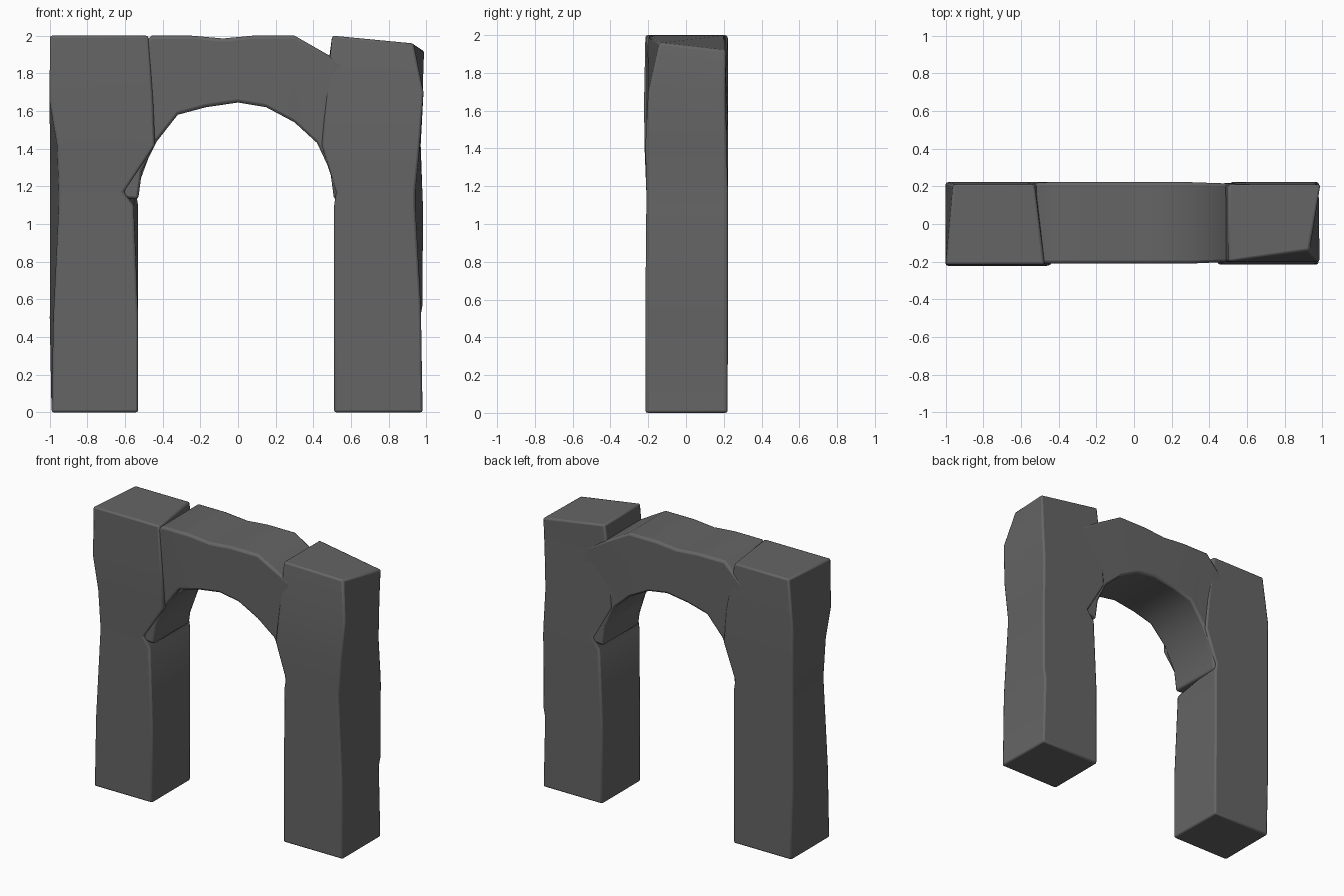
import bpy, bmesh, math

cube = bpy.data.objects.get("Cube")
if cube:
    bpy.data.objects.remove(cube, do_unlink=True)

stone = bpy.data.materials.new("dark grey stone")
stone.use_nodes = True
GREY = (0.13, 0.13, 0.13, 1)
stone.diffuse_color = GREY
bsdf = stone.node_tree.nodes["Principled BSDF"]
bsdf.inputs["Base Color"].default_value = GREY
bsdf.inputs["Roughness"].default_value = 0.9


def loft(name, rings, bevel):
    """Skin a row of four-cornered rings into a closed, softly edged block."""
    bm = bmesh.new()
    loops = [[bm.verts.new(p) for p in ring] for ring in rings]
    for a, b in zip(loops, loops[1:]):
        for i in range(4):
            j = (i + 1) % 4
            bm.faces.new((a[i], a[j], b[j], b[i]))
    bm.faces.new(loops[0][::-1])
    bm.faces.new(loops[-1])
    bmesh.ops.recalc_face_normals(bm, faces=bm.faces)
    mesh = bpy.data.meshes.new(name)
    bm.to_mesh(mesh)
    bm.free()
    mesh.materials.append(stone)
    obj = bpy.data.objects.new(name, mesh)
    bpy.context.collection.objects.link(obj)
    mod = obj.modifiers.new("soft edges", "BEVEL")
    mod.width, mod.segments = bevel, 2
    mod.limit_method, mod.angle_limit = "ANGLE", math.radians(50)
    bpy.ops.object.select_all(action="DESELECT")
    obj.select_set(True)
    bpy.context.view_layer.objects.active = obj
    bpy.ops.object.shade_smooth_by_angle(angle=math.radians(65))
    return obj


def pillar(name, stations):
    """Each station: z, outer x front/back, inner x front/back, y front/back."""
    rings = []
    for z, of, ob, nf, nb, y0, y1 in stations:
        rings.append([(of, y0, z), (nf, y0, z), (nb, y1, z), (ob, y1, z)])
    return loft(name, rings, 0.012)


# Right pillar: flat top, worn front corner, notch under the arch springing
pillar("right_pillar", [
    (0, -.99, -.99, -.53, -.53, -.215, .22),
    (.5, -.98, -1, -.53, -.53, -.215, .222),
    (1.1, -.95, -1, -.555, -.53, -.21, .222),
    (1.17, -.95, -1, -.61, -.54, -.21, .222),
    (1.42, -.96, -1, -.44, -.45, -.22, .222),
    (1.65, -1, -1, -.45, -.47, -.222, .222),
    (2, -1, -.96, -.475, -.53, -.215, .21)])

# Left pillar: worn in the middle, notch on the rear side, sloping top
left = pillar("left_pillar", [
    (0, .98, .98, .51, .51, -.215, .22),
    (.5, .972, .967, .51, .51, -.215, .222),
    (.57, .97, .98, .51, .51, -.215, .222),
    (1.1, .94, .983, .51, .535, -.21, .222),
    (1.17, .94, .98, .52, .59, -.21, .222),
    (1.42, .965, .97, .445, .44, -.215, .215),
    (1.7, .985, .98, .47, .46, -.2, .21),
    (2, .93, .99, .5, .5, -.14, .21)])
for v in left.data.vertices:
    if v.co.z > 1.99:
        if v.co.x > .95:
            v.co.z = 1.92
        elif v.co.x > .9:
            v.co.z = 1.96
        elif v.co.y < 0:
            v.co.y = -.2

# Arch: curved underside, flat top, ends buried in the pillars
under = [(-.53, 1.13), (-.51, 1.28), (-.43, 1.44), (-.32, 1.58), (-.17, 1.62),
         (0, 1.645), (.15, 1.62), (.3, 1.54), (.42, 1.43), (.49, 1.28), (.51, 1.13)]
over = [(-.75, 1.15), (-.75, 1.4), (-.7, 1.75), (-.46, 2), (-.25, 2),
        (-.08, 1.985), (.08, 2), (.3, 2), (.65, 1.8), (.75, 1.4), (.75, 1.15)]
rings = []
for (ux, uz), (ox, oz) in zip(under, over):
    back = .21 if abs(ux) > .4 else .222
    front = -.195 if abs(ux) > .4 else -.21
    rings.append([(ux, front, uz), (ux, back, uz), (ox, back, oz), (ox, front, oz)])
loft("arch", rings, 0.015)
